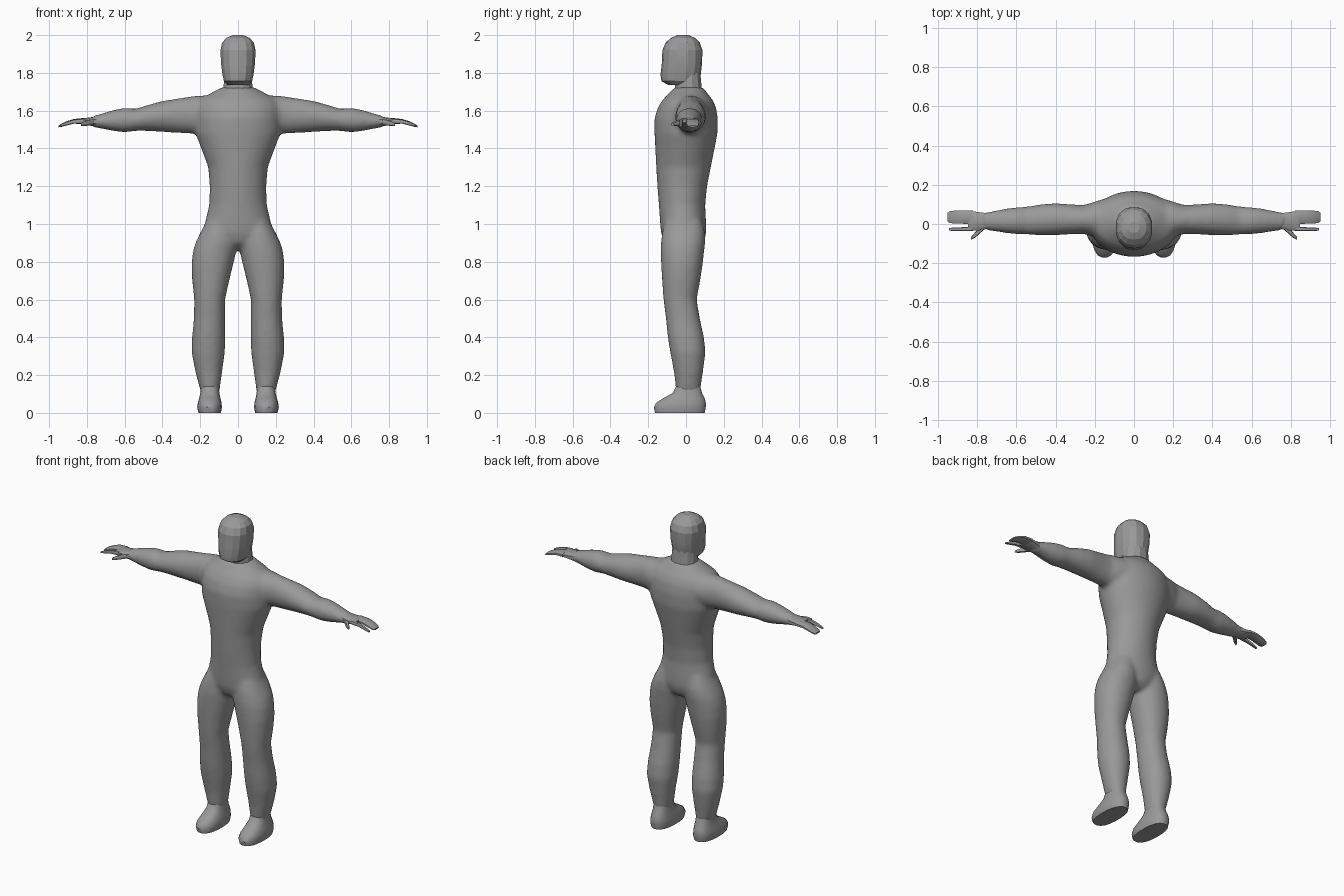
import bpy, bmesh, math

grey = bpy.data.materials.new("dark_grey")
grey.diffuse_color = (0.32, 0.32, 0.32, 1)


def loft(bm, axis, rings, n=24, power=2.0, sign=1):
    """Skin a tube through rings (t, u0, u1, v0, v1) stacked along an axis."""
    loops = []
    for t, u0, u1, v0, v1 in rings:
        loop = []
        for i in range(n):
            a = 2 * math.pi * (i + 0.5) / n
            c, s = math.cos(a), math.sin(a)
            u = (u0 + u1) / 2 + (u1 - u0) / 2 * math.copysign(abs(c) ** (2 / power), c)
            v = (v0 + v1) / 2 + (v1 - v0) / 2 * math.copysign(abs(s) ** (2 / power), s)
            p = (u, v, t) if axis == 'z' else (t, u, v)
            loop.append(bm.verts.new((p[0] * sign, p[1], p[2])))
        loops.append(loop)
    for a, b in zip(loops, loops[1:]):
        for i in range(n):
            j = (i + 1) % n
            bm.faces.new((a[i], a[j], b[j], b[i]))
    bm.faces.new(loops[0])
    bm.faces.new(loops[-1])


def finish(bm, name, smooth_angle=None, mirror=False):
    bmesh.ops.recalc_face_normals(bm, faces=bm.faces)
    me = bpy.data.meshes.new(name)
    bm.to_mesh(me)
    bm.free()
    me.materials.append(grey)
    ob = bpy.data.objects.new(name, me)
    bpy.context.collection.objects.link(ob)
    if smooth_angle:
        bpy.ops.object.select_all(action='DESELECT')
        ob.select_set(True)
        bpy.context.view_layer.objects.active = ob
        bpy.ops.object.shade_smooth_by_angle(angle=math.radians(smooth_angle))
    if mirror:
        m = ob.modifiers.new("mirror", 'MIRROR')
        m.use_mirror_merge = False
    return ob


def centred(rows):
    """Rows (z, half width, front y, back y) to symmetric rings."""
    return [(z, -w, w, f, b) for z, w, f, b in rows]


# Body: torso, arms and legs fused into one smooth skin
torso = centred([
    (0.865, 0.03, -0.07, 0.06), (0.90, 0.11, -0.115, 0.095), (0.95, 0.185, -0.132, 0.107),
    (1.00, 0.177, -0.137, 0.107), (1.10, 0.153, -0.144, 0.102), (1.20, 0.150, -0.152, 0.112),
    (1.30, 0.158, -0.158, 0.132), (1.40, 0.195, -0.163, 0.152), (1.48, 0.226, -0.167, 0.167),
    (1.56, 0.230, -0.167, 0.169), (1.62, 0.228, -0.148, 0.159), (1.66, 0.205, -0.122, 0.140),
    (1.69, 0.150, -0.092, 0.115), (1.725, 0.085, -0.06, 0.09)])
arm = [
    (0.08, -0.12, 0.15, 1.50, 1.67), (0.20, -0.064, 0.115, 1.476, 1.682),
    (0.25, -0.052, 0.098, 1.478, 1.676), (0.32, -0.053, 0.10, 1.482, 1.665),
    (0.40, -0.057, 0.107, 1.487, 1.652), (0.48, -0.057, 0.10, 1.492, 1.630),
    (0.54, -0.055, 0.09, 1.493, 1.610), (0.60, -0.053, 0.086, 1.484, 1.616),
    (0.66, -0.046, 0.078, 1.492, 1.604), (0.72, -0.037, 0.066, 1.504, 1.586),
    (0.78, -0.027, 0.057, 1.514, 1.568)]
leg = [
    (1.02, 0.03, 0.165, -0.11, 0.085), (0.95, 0.008, 0.202, -0.128, 0.102),
    (0.90, 0.002, 0.226, -0.133, 0.102), (0.85, 0.010, 0.240, -0.134, 0.096),
    (0.78, 0.026, 0.247, -0.132, 0.088), (0.70, 0.046, 0.243, -0.127, 0.076),
    (0.60, 0.068, 0.232, -0.120, 0.057), (0.50, 0.068, 0.234, -0.107, 0.074),
    (0.40, 0.067, 0.244, -0.097, 0.096), (0.32, 0.069, 0.246, -0.084, 0.104),
    (0.22, 0.083, 0.227, -0.065, 0.091), (0.11, 0.098, 0.198, -0.052, 0.075)]
bm = bmesh.new()
loft(bm, 'z', torso, 32)
for s in (1, -1):
    loft(bm, 'x', arm, 24, 2.0, s)
    loft(bm, 'z', leg, 24, 2.1, s)
body = finish(bm, "body")
rm = body.modifiers.new("fuse", 'REMESH')
rm.mode = 'VOXEL'
rm.voxel_size = 0.011
rm.use_smooth_shade = True
sm = body.modifiers.new("soften", 'SMOOTH')
sm.factor = 0.5
sm.iterations = 14

# Neck
bm = bmesh.new()
loft(bm, 'z', centred([(1.68, 0.088, -0.065, 0.092), (1.725, 0.079, -0.06, 0.085),
                       (1.80, 0.074, -0.055, 0.078)]), 12, 2.2)
finish(bm, "neck")

# Head: faceted, with a jutting chin
bm = bmesh.new()
loft(bm, 'z', centred([
    (1.737, 0.058, -0.095, 0.03), (1.756, 0.076, -0.130, 0.066), (1.79, 0.084, -0.135, 0.078),
    (1.85, 0.092, -0.128, 0.085), (1.92, 0.095, -0.125, 0.087), (1.96, 0.086, -0.108, 0.073),
    (1.985, 0.064, -0.08, 0.048), (2.0, 0.028, -0.045, 0.012)]), 14, 2.3)
finish(bm, "head", 15)

# Feet with flat soles
bm = bmesh.new()
loft(bm, 'z', [
    (0.0, 0.090, 0.210, -0.165, 0.100), (0.03, 0.084, 0.217, -0.172, 0.106),
    (0.055, 0.087, 0.213, -0.158, 0.106), (0.08, 0.093, 0.206, -0.118, 0.099),
    (0.105, 0.098, 0.200, -0.072, 0.086), (0.14, 0.101, 0.197, -0.053, 0.076)], 20, 2.4)
finish(bm, "foot", 40, mirror=True)

# Hands: palm, joined fingers, separate forefinger and thumb
hand_parts = {
    "palm": [(0.74, -0.025, 0.055, 1.513, 1.572), (0.79, -0.034, 0.062, 1.522, 1.563),
             (0.83, -0.034, 0.068, 1.530, 1.560), (0.845, -0.03, 0.066, 1.535, 1.556)],
    "fingers": [(0.82, 0.0, 0.069, 1.530, 1.560), (0.87, 0.0, 0.071, 1.531, 1.556),
                (0.91, 0.001, 0.070, 1.521, 1.543), (0.94, 0.004, 0.066, 1.513, 1.528),
                (0.95, 0.012, 0.058, 1.512, 1.521)],
    "forefinger": [(0.82, -0.035, -0.014, 1.532, 1.557), (0.87, -0.036, -0.016, 1.531, 1.552),
                   (0.91, -0.036, -0.017, 1.522, 1.540), (0.943, -0.034, -0.02, 1.515, 1.525)],
    "thumb": [(0.765, -0.03, 0.0, 1.524, 1.556), (0.79, -0.053, -0.02, 1.521, 1.551),
              (0.81, -0.07, -0.042, 1.519, 1.544), (0.83, -0.08, -0.064, 1.519, 1.534)],
}
for name, rings in hand_parts.items():
    bm = bmesh.new()
    loft(bm, 'x', rings, 10, 2.8)
    finish(bm, name, 35, mirror=True)
